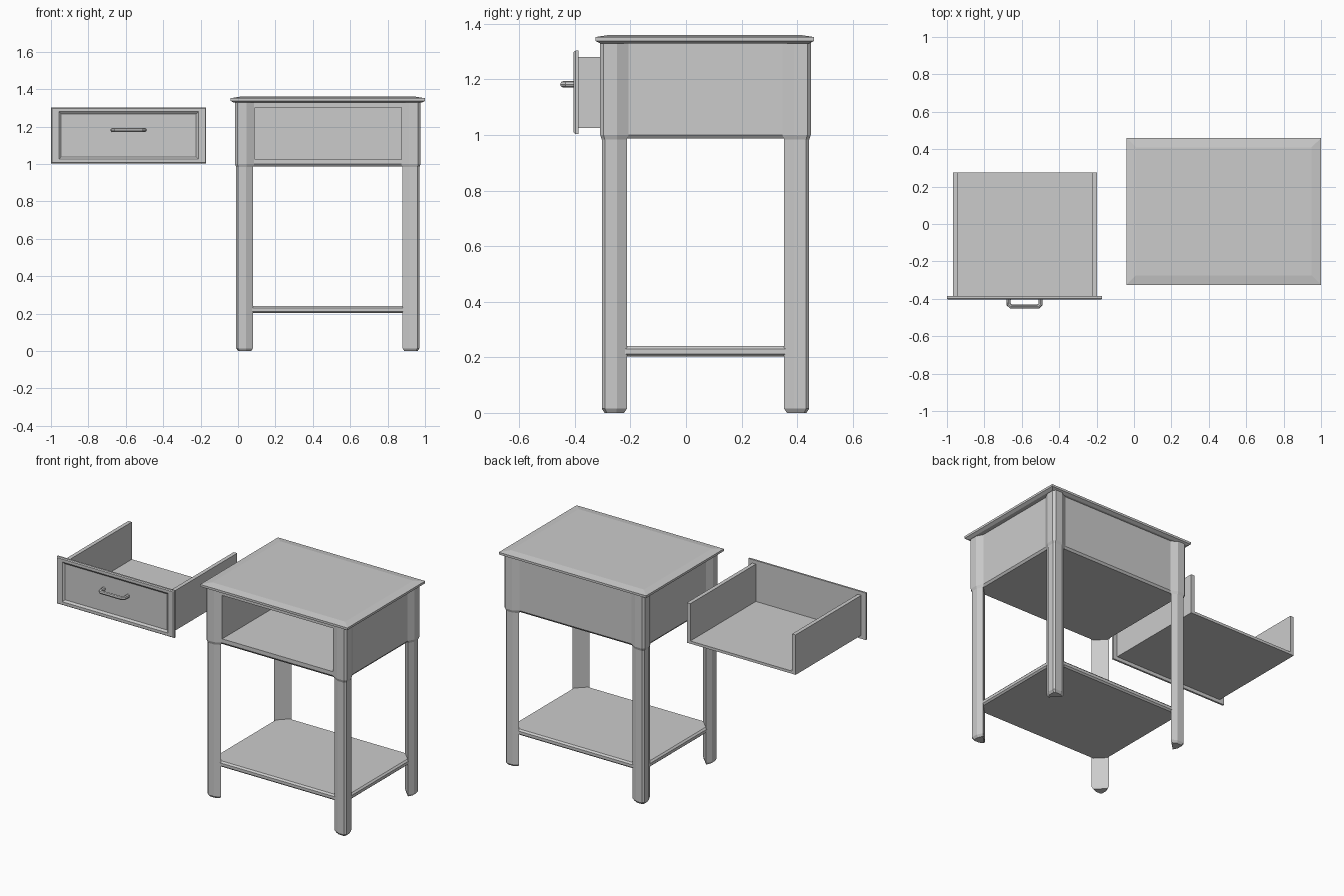
import bpy, bmesh

if "Cube" in bpy.data.objects:
    bpy.data.objects.remove(bpy.data.objects["Cube"])

CX, CY = 0.48, 0.07          # centre of the table in plan


def loft(name, rings):
    """Skin a list of equal-sized point rings and cap both ends."""
    bm = bmesh.new()
    loops = [[bm.verts.new(p) for p in ring] for ring in rings]
    n = len(loops[0])
    for a, b in zip(loops, loops[1:]):
        for i in range(n):
            j = (i + 1) % n
            bm.faces.new((a[i], a[j], b[j], b[i]))
    bm.faces.new(loops[0])
    bm.faces.new(loops[-1])
    bmesh.ops.recalc_face_normals(bm, faces=bm.faces)
    mesh = bpy.data.meshes.new(name)
    bm.to_mesh(mesh)
    bm.free()
    obj = bpy.data.objects.new(name, mesh)
    bpy.context.collection.objects.link(obj)
    return obj


def flat_ring(cx, cy, hx, hy, z):
    return [(cx + sx * hx, cy + sy * hy, z)
            for sx, sy in ((-1, -1), (1, -1), (1, 1), (-1, 1))]


def upright_ring(x0, x1, z0, z1, y):
    return [(x0, y, z0), (x1, y, z0), (x1, y, z1), (x0, y, z1)]


def slab(name, cx, cy, hx, hy, layers):
    """Horizontal board from (z, inset) layers."""
    return loft(name, [flat_ring(cx, cy, hx - d, hy - d, z) for z, d in layers])


def board(name, x0, x1, y0, y1, z0, z1):
    return loft(name, [upright_ring(x0, x1, z0, z1, y) for y in (y0, y1)])


# Table top with shallow bevel above and small chamfer below
slab("table_top", 0.48, 0.0675, 0.52, 0.3925,
     [(1.328, 0.018), (1.338, 0), (1.352, 0), (1.36, 0.05)])

# Lower shelf
slab("lower_shelf", CX, CY, 0.475, 0.358,
     [(0.203, 0.01), (0.212, 0), (0.23, 0), (0.24, 0.01)])

# Drawer housing: closed shell with a front opening
loft("drawer_housing", [
    upright_ring(0.005, 0.955, 1.0, 1.332, 0.428),
    upright_ring(0.005, 0.955, 1.0, 1.332, -0.288),
    upright_ring(0.09, 0.877, 1.025, 1.302, -0.288),
    upright_ring(0.09, 0.877, 1.025, 1.302, 0.40)])
slab("housing_base", CX, CY, 0.475, 0.358, [(0.987, 0.01), (1.0, 0)])

# Legs: faceted outside, diagonal flat inside, measured from outer corner
PROFILE = [(0.09, 0.018), (0.054, 0), (0.011, 0),
           (0, 0.011), (0, 0.054), (0.018, 0.09)]
SECTIONS = [(0, 0.78), (0.015, 1), (0.983, 1), (1.0, 1.13), (1.335, 1.13)]
for sx, side in ((-1, "left"), (1, "right")):
    for sy, end in ((-1, "front"), (1, "back")):
        loft(f"{end}_{side}_leg", [
            [(CX + sx * (0.445 - (u - 0.045) * s),
              CY + sy * (0.328 - (v - 0.045) * s), z) for u, v in PROFILE]
            for z, s in SECTIONS])

# Drawer front with raised rim and sunken panel
X0, X1, Z0, Z1 = -1.0, -0.17, 1.003, 1.303


def front_ring(dx, dz, y):
    return upright_ring(X0 + dx, X1 - dx, Z0 + dz, Z1 - dz, y)


loft("drawer_front", [
    front_ring(0, 0, -0.386), front_ring(0, 0, -0.398),
    front_ring(0.005, 0.005, -0.404), front_ring(0.042, 0.023, -0.404),
    front_ring(0.054, 0.035, -0.394)])

# Drawer sides and bottom, open at the back
board("drawer_left_side", -0.967, -0.942, -0.387, 0.275, 1.025, 1.28)
board("drawer_right_side", -0.223, -0.198, -0.387, 0.275, 1.025, 1.28)
board("drawer_bottom", -0.942, -0.223, -0.387, 0.275, 1.025, 1.042)

# Handle: bent round bar
curve = bpy.data.curves.new("handle", "CURVE")
curve.dimensions = "3D"
curve.bevel_depth = 0.0115
curve.bevel_resolution = 2
curve.use_fill_caps = True
path = [(-0.085, -0.39), (-0.085, -0.43), (-0.072, -0.442),
        (0.072, -0.442), (0.085, -0.43), (0.085, -0.39)]
spline = curve.splines.new("POLY")
spline.points.add(len(path) - 1)
for p, (x, y) in zip(spline.points, path):
    p.co = (x - 0.585, y, 1.182, 1)
spline.use_smooth = False
bpy.context.collection.objects.link(bpy.data.objects.new("drawer_handle", curve))
